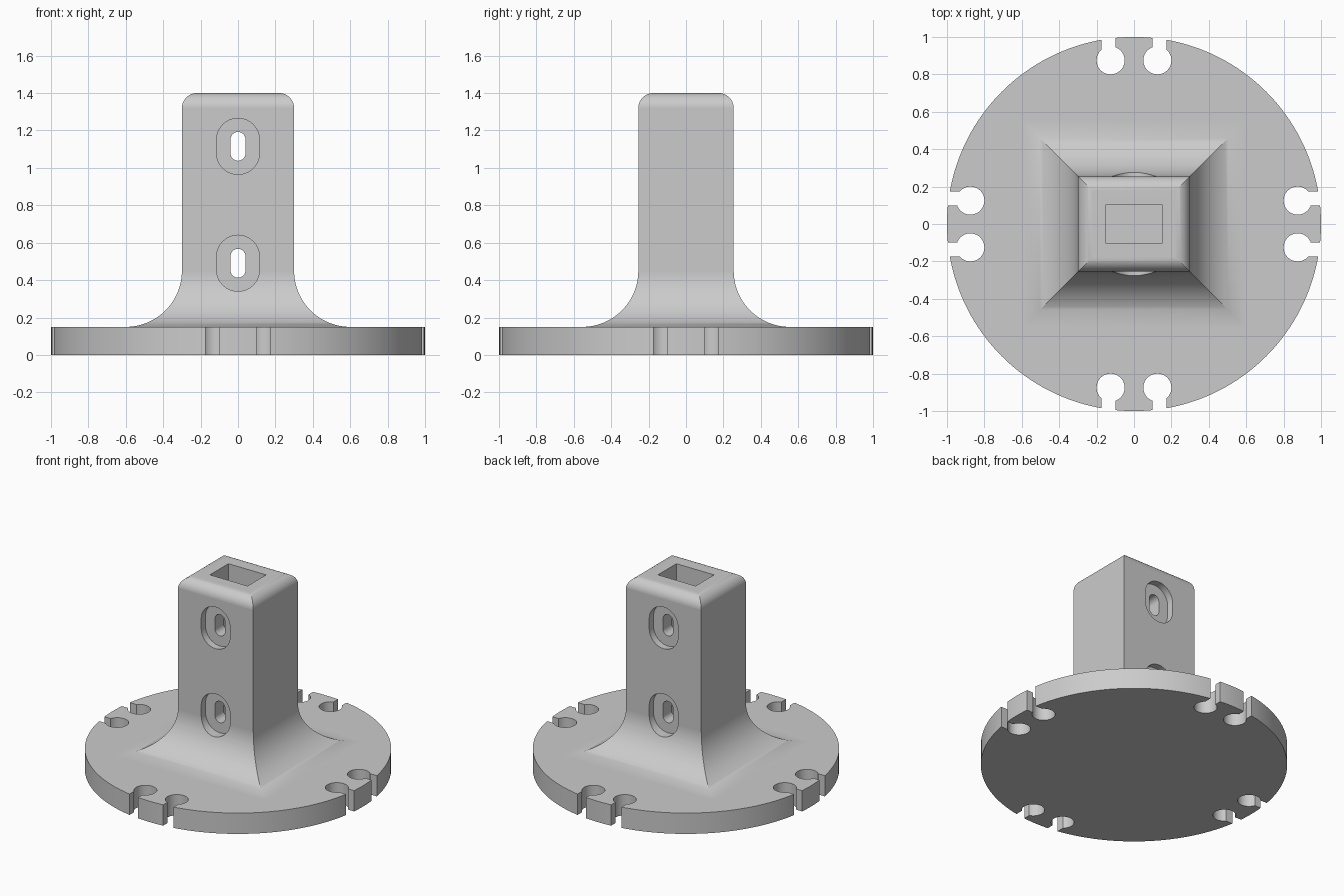
import bpy, bmesh
from math import sin, cos, pi, atan2, radians
from mathutils import Matrix, Vector

cube = bpy.data.objects.get("Cube")
if cube:
    bpy.data.objects.remove(cube, do_unlink=True)

grey = bpy.data.materials.new("plain_grey")
grey.use_nodes = True
grey.diffuse_color = (0.6, 0.6, 0.6, 1)
grey.node_tree.nodes["Principled BSDF"].inputs["Base Color"].default_value = (0.6, 0.6, 0.6, 1)

RIM = 0.15            # flange thickness
HALF = (0.30, 0.255)  # column half sizes
TOP = 1.4
FILLET, ROUND = 0.3, 0.08


def loft(name, rings):
    """Closed solid through a list of point rings."""
    bm = bmesh.new()
    loops = [[bm.verts.new(p) for p in ring] for ring in rings]
    n = len(loops[0])
    for a, b in zip(loops, loops[1:]):
        for i in range(n):
            j = (i + 1) % n
            bm.faces.new((a[i], a[j], b[j], b[i]))
    bm.faces.new(loops[0][::-1])
    bm.faces.new(loops[-1])
    bmesh.ops.recalc_face_normals(bm, faces=bm.faces[:])
    mesh = bpy.data.meshes.new(name)
    bm.to_mesh(mesh)
    bm.free()
    mesh.materials.append(grey)
    obj = bpy.data.objects.new(name, mesh)
    bpy.context.collection.objects.link(obj)
    return obj


def prism(name, outline, low, high, turn=Matrix()):
    return loft(name, [[turn @ Vector((x, y, h)) for x, y in outline] for h in (low, high)])


def arc(cx, cy, r, start, end, steps):
    angles = [start + (end - start) * i / steps for i in range(steps + 1)]
    return [(cx + r * cos(a), cy + r * sin(a)) for a in angles]


def combine(target, tool, operation):
    mod = target.modifiers.new(operation, 'BOOLEAN')
    mod.operation, mod.solver, mod.object = operation, 'EXACT', tool
    bpy.context.view_layer.objects.active = target
    bpy.ops.object.modifier_apply(modifier=mod.name)
    bpy.data.objects.remove(tool, do_unlink=True)


def stadium(cz, half_width, half_height):
    d = half_height - half_width
    return (arc(0, cz + d, half_width, 0, pi, 20) +
            arc(0, cz - d, half_width, pi, 2 * pi, 20))


# Round flange
mount = prism("flanged_column", arc(0, 0, 1, 0, 2 * pi, 160)[:-1], 0, RIM)

# Column with flared foot and rounded top edges
profile = [(FILLET, RIM / 2)]
profile += arc(FILLET, RIM + FILLET, FILLET, 1.5 * pi, pi, 24)
profile += arc(-ROUND, TOP - ROUND, ROUND, 0, pi / 2, 12)
corners = [(-1, -1), (1, -1), (1, 1), (-1, 1)]
column = loft("column", [[(sx * (HALF[0] + o), sy * (HALF[1] + o), z) for sx, sy in corners]
                         for o, z in profile])
combine(mount, column, 'UNION')

# Keyhole notches around the rim, a mirrored pair on each side
cx, cy, r, inner, outer = 0.125, 0.875, 0.075, 0.10, 0.175
end_a = atan2((r * r - (outer - cx) ** 2) ** 0.5, outer - cx)
end_b = atan2((r * r - (inner - cx) ** 2) ** 0.5, inner - cx)
keyhole = [(inner, 1.1), (outer, 1.1)] + arc(cx, cy, r, end_a, end_b - 2 * pi, 40)
for quarter in range(4):
    for side in (-1, 1):
        turn = Matrix.Rotation(quarter * pi / 2, 4, 'Z')
        combine(mount, prism("notch", [(side * x, y) for x, y in keyhole], -0.1, 0.3, turn),
                'DIFFERENCE')

# Socket down the middle of the column
combine(mount, prism("socket", [(sx * 0.15, sy * 0.105) for sx, sy in corners], RIM, 1.5),
        'DIFFERENCE')

# Bolt slots through the column with recesses front and back
upright = Matrix.Rotation(pi / 2, 4, 'X')
for z in (0.49, 1.115):
    combine(mount, prism("slot", stadium(z, 0.04, 0.077), -0.5, 0.5, upright), 'DIFFERENCE')
    for low, high in ((0.205, 0.7), (-0.7, -0.205)):
        combine(mount, prism("recess", stadium(z, 0.115, 0.15), low, high, upright),
                'DIFFERENCE')

# Smooth curves, crisp edges
bpy.ops.object.select_all(action='DESELECT')
mount.select_set(True)
bpy.context.view_layer.objects.active = mount
bpy.ops.object.shade_smooth_by_angle(angle=radians(25))
weighted = mount.modifiers.new("weighted_normals", 'WEIGHTED_NORMAL')
weighted.keep_sharp = True
